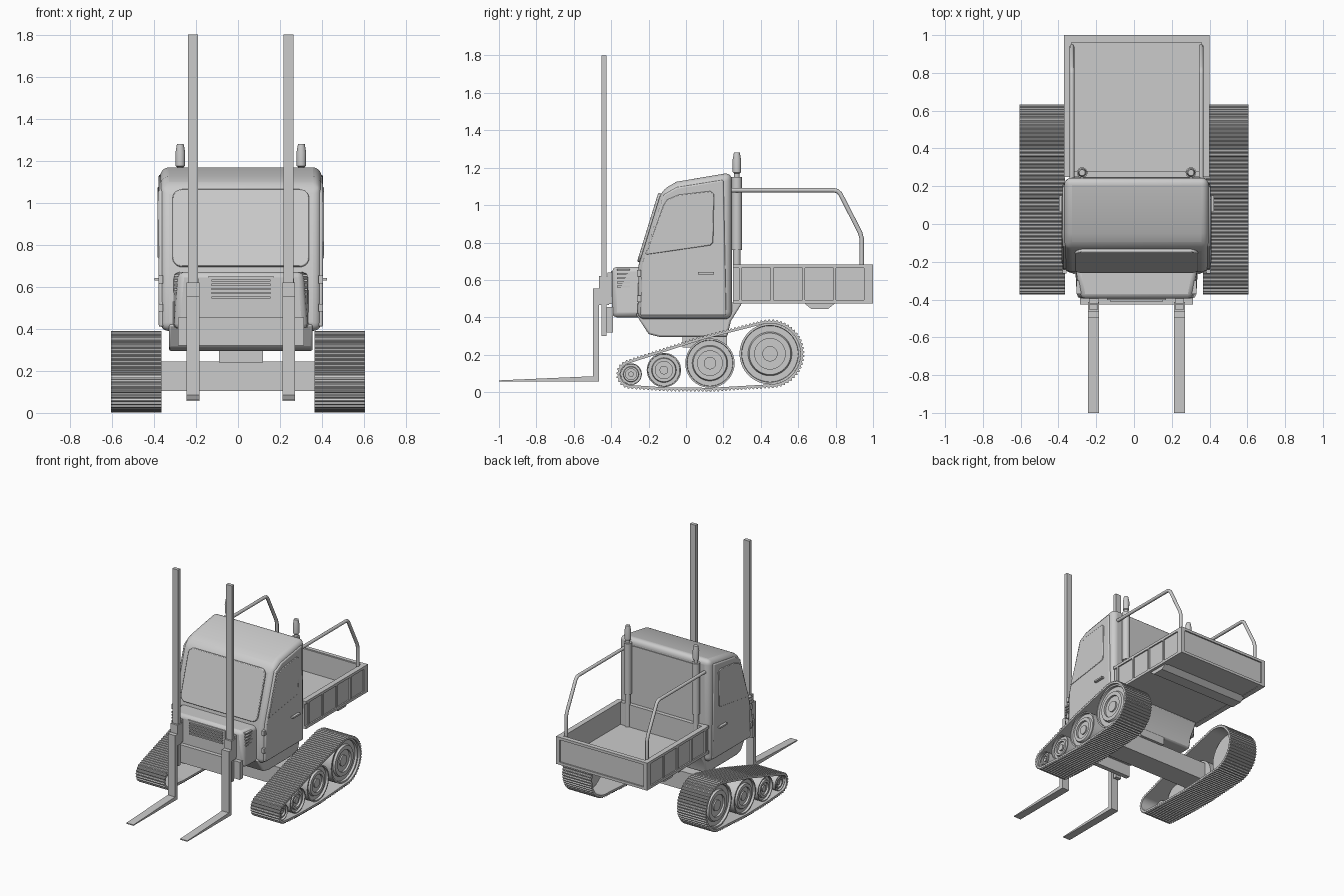
import bpy, bmesh, math
from mathutils import Vector, Matrix
from mathutils.geometry import convex_hull_2d

if "Cube" in bpy.data.objects:
    bpy.data.objects.remove(bpy.data.objects["Cube"])

CX = 0.0135          # body centre line
SIDES = ((-1, "left"), (1, "right"))


def finish(name, bm, bevel=0.0, segs=2, smooth=True):
    bmesh.ops.recalc_face_normals(bm, faces=bm.faces)
    me = bpy.data.meshes.new(name)
    bm.to_mesh(me)
    bm.free()
    ob = bpy.data.objects.new(name, me)
    bpy.context.collection.objects.link(ob)
    if bevel:
        m = ob.modifiers.new("bevel", 'BEVEL')
        m.width, m.segments, m.limit_method = bevel, segs, 'ANGLE'
        m.angle_limit = math.radians(40)
    if smooth:
        bpy.ops.object.select_all(action='DESELECT')
        ob.select_set(True)
        bpy.context.view_layer.objects.active = ob
        bpy.ops.object.shade_smooth_by_angle(angle=math.radians(35))
    return ob


def prism(name, pts, x0, x1, bevel=0.0, segs=2, matrix=None):
    """Extrude a (y, z) outline from x0 to x1."""
    bm = bmesh.new()
    f = bm.faces.new([bm.verts.new((x0, y, z)) for y, z in pts])
    r = bmesh.ops.extrude_face_region(bm, geom=[f])
    moved = [v for v in r['geom'] if isinstance(v, bmesh.types.BMVert)]
    bmesh.ops.translate(bm, verts=moved, vec=(x1 - x0, 0, 0))
    if matrix:
        bm.transform(matrix)
    return finish(name, bm, bevel, segs)


def box(name, x0, x1, y0, y1, z0, z1, bevel=0.0):
    x0, x1 = sorted((x0, x1))
    return prism(name, [(y0, z0), (y1, z0), (y1, z1), (y0, z1)], x0, x1, bevel)


def lathe(name, profile, matrix, n=40):
    """Spin (radius, height) points round z, then place with a matrix."""
    bm = bmesh.new()
    vs = [bm.verts.new((r, 0, h)) for r, h in profile]
    es = [bm.edges.new(p) for p in zip(vs, vs[1:])]
    bmesh.ops.spin(bm, geom=vs + es, cent=(0, 0, 0), axis=(0, 0, 1),
                   angle=math.tau, steps=n, use_duplicate=False)
    bmesh.ops.remove_doubles(bm, verts=bm.verts, dist=1e-5)
    bm.transform(matrix)
    return finish(name, bm)


def tube(name, pts, r):
    cu = bpy.data.curves.new(name, 'CURVE')
    cu.dimensions, cu.bevel_depth, cu.bevel_resolution = '3D', r, 3
    cu.use_fill_caps = True
    sp = cu.splines.new('POLY')
    sp.points.add(len(pts) - 1)
    for p, c in zip(sp.points, pts):
        p.co = (*c, 1)
    ob = bpy.data.objects.new(name, cu)
    bpy.context.collection.objects.link(ob)


# Tracks: wheels (y, z, radius) with a lugged belt wrapped around them
WHEELS = [(0.449, 0.205, 0.163), (0.128, 0.155, 0.132),
          (-0.118, 0.118, 0.092), (-0.294, 0.096, 0.058)]


def belt(name, x0, x1, n=440):
    pts = [Vector((y + (r + 0.013) * math.cos(a), z + (r + 0.013) * math.sin(a)))
           for y, z, r in WHEELS for a in [math.tau * i / 96 for i in range(96)]]
    hull = [pts[i] for i in convex_hull_2d(pts)]
    seg = [(hull[i], hull[(i + 1) % len(hull)]) for i in range(len(hull))]
    total = sum((b - a).length for a, b in seg)
    mid = sum(hull, Vector((0, 0))) / len(hull)
    bm, rings, k, done = bmesh.new(), [], 0, 0.0
    for i in range(n):
        d = total * i / n
        while d - done > (seg[k][1] - seg[k][0]).length and k < len(seg) - 1:
            done += (seg[k][1] - seg[k][0]).length
            k += 1
        t = (seg[k][1] - seg[k][0]).normalized()
        p = seg[k][0] + t * (d - done)
        nrm = Vector((t.y, -t.x))
        if nrm.dot(p - mid) < 0:
            nrm = -nrm
        out, inn = p + nrm * (0.008 if i % 4 < 2 else 0), p - nrm * 0.013
        rings.append([bm.verts.new(c) for c in ((x0, *out), (x1, *out), (x1, *inn), (x0, *inn))])
    for i in range(n):
        a, b = rings[i], rings[(i + 1) % n]
        for j in range(4):
            bm.faces.new((a[j], a[(j + 1) % 4], b[(j + 1) % 4], b[j]))
    return finish(name, bm, smooth=False)


for s, side in SIDES:
    belt(f"track_belt_{side}", s * 0.365, s * 0.605)
    for i, (y, z, r) in enumerate(WHEELS):
        prof = [(0, .58), (.25 * r, .58), (.25 * r, .57), (.5 * r, .57), (.5 * r, .585),
                (.68 * r, .585), (.72 * r, .57), (.92 * r, .57), (.93 * r, .588),
                (r, .588), (r, .49), (0, .49)]
        lathe(f"track_wheel_{side}_{i}", prof,
              Matrix.Translation((0, y, z)) @ Matrix.Rotation(s * math.pi / 2, 4, 'Y'))

# Axle beam and pedestal carrying the body
box("axle_beam", -0.5, 0.5, 0.03, 0.2, 0.105, 0.245)
box("pedestal", CX - 0.105, CX + 0.105, -0.02, 0.22, 0.24, 0.32)

# Cab shell, lower skirt and hood
prism("cab_shell", [(-0.26, 0.39), (-0.253, 0.68), (-0.13, 1.08), (-0.05, 1.125),
                    (0.245, 1.175), (0.245, 0.39)], CX - 0.383, CX + 0.383, 0.04, 5)
prism("cab_skirt", [(-0.27, 0.42), (-0.2, 0.31), (-0.14, 0.295), (0.22, 0.295),
                    (0.24, 0.38), (0.3, 0.476), (0.2, 0.48)], CX - 0.342, CX + 0.342, 0.01)
hood = box("hood", CX - 0.325, CX + 0.325, -0.395, -0.22, 0.4, 0.67, 0.025)
for v in hood.data.vertices:
    if v.co.y < -0.3:
        v.co.x = CX + (v.co.x - CX) * (0.9 if v.co.z > 0.5 else 0.98)


def round_rect(w, h, r):
    return [(sx * (w / 2 - r) + r * math.cos(a), sz * (h / 2 - r) + r * math.sin(a))
            for q, (sx, sz) in enumerate(((1, 1), (-1, 1), (-1, -1), (1, -1)))
            for a in [math.pi / 2 * (q + i / 5) for i in range(6)]]


# Windscreen panel laid on the sloping front, and rear window
tilt = math.atan2(0.123, 0.4)
prism("windscreen", round_rect(0.65, 0.385, 0.045), 0, 0.02, 0.005, 2,
      Matrix.Translation((CX, -0.186, 0.876)) @ Matrix.Rotation(-tilt, 4, 'X')
      @ Matrix.Rotation(-math.pi / 2, 4, 'Z'))
prism("rear_window", round_rect(0.56, 0.36, 0.03), -0.004, 0.004, 0, 1,
      Matrix.Translation((CX, 0.246, 0.94)) @ Matrix.Rotation(math.pi / 2, 4, 'Z'))

# Doors, side windows, handles, hinges and hood vents
for s, side in SIDES:
    X = lambda d: CX + s * d
    prism(f"door_{side}", [(-0.245, 0.41), (-0.237, 0.68), (-0.12, 1.055), (-0.05, 1.095),
                           (0.2, 1.135), (0.215, 0.41)], X(0.365), X(0.391), 0.008)
    prism(f"side_window_{side}", [(-0.215, 0.735), (-0.12, 1.0), (-0.1, 1.03), (-0.04, 1.055),
                                  (0.13, 1.075), (0.15, 1.06), (0.145, 0.8), (0.13, 0.785)],
          X(0.38), X(0.396), 0.004)
    box(f"door_handle_{side}", X(0.385), X(0.411), 0.065, 0.15, 0.63, 0.642)
    for z in (0.5, 0.635):
        box(f"door_hinge_{side}", X(0.37), X(0.391), -0.262, -0.24, z - 0.018, z + 0.018)
    for i in range(5):
        z = 0.56 + i * 0.022
        box(f"hood_vent_{side}_{i}", X(0.28), X(0.318), -0.37, -0.3, z, z + 0.01)

# Front grille
box("grille_frame", CX - 0.157, CX + 0.157, -0.402, -0.385, 0.515, 0.648)
for i in range(5):
    z = 0.545 + i * 0.02
    box(f"grille_slat_{i}", CX - 0.14, CX + 0.14, -0.41, -0.395, z, z + 0.01)

# Lift: cross plate, masts, sliding sleeves and forks
box("lift_cross_plate", CX - 0.3, CX + 0.3, -0.425, -0.39, 0.32, 0.455)
for s, side in SIDES:
    c = CX + s * 0.2275
    box(f"mast_{side}", c - 0.024, c + 0.024, -0.452, -0.425, 0.3, 1.8)
    box(f"mast_sleeve_{side}", c - 0.03, c + 0.03, -0.466, -0.412, 0.465, 0.62)
    box(f"mast_bracket_{side}", c - 0.025, c + 0.025, -0.42, -0.385, 0.47, 0.64)
    prism(f"fork_{side}", [(-1, 0.056), (-0.465, 0.056), (-0.465, 0.553), (-0.498, 0.553),
                           (-0.498, 0.085), (-1, 0.063)], c - 0.03, c + 0.03)

# Cargo bed with framed walls
H = 0.385
box("bed_floor", CX - H + 0.01, CX + H - 0.01, 0.25, 0.99, 0.476, 0.51)
box("bed_front_wall", CX - H + 0.01, CX + H - 0.01, 0.25, 0.28, 0.48, 0.68)
box("bed_tailgate", CX - H + 0.01, CX + H - 0.01, 0.96, 0.99, 0.48, 0.68)
for z in (0.473, 0.663):
    box("tailgate_rail", CX - H, CX + H, 0.97, 1.0, z, z + 0.02)
for s, side in SIDES:
    X = lambda d: CX + s * d
    box(f"bed_wall_{side}", X(H - 0.04), X(H - 0.01), 0.25, 0.99, 0.476, 0.68)
    for z in (0.473, 0.663):
        box(f"bed_rail_{side}", X(H - 0.04), X(H), 0.25, 1.0, z, z + 0.02)
    for y in (0.29, 0.46, 0.63, 0.795, 0.96):
        box(f"bed_post_{side}", X(H - 0.02), X(H), y - 0.007, y + 0.007, 0.476, 0.68)
    box(f"bed_corner_{side}", X(H - 0.03), X(H), 0.965, 1.0, 0.473, 0.683)
prism("bed_underside_rib", [(0.63, 0.477), (0.67, 0.445), (0.76, 0.445), (0.8, 0.477)],
      CX - H + 0.02, CX + H - 0.02)

# Rails over the bed and exhaust stacks behind the cab
for s, side in SIDES:
    x = CX + s * 0.342
    tube(f"bed_handrail_{side}", [(x, y, z) for y, z in (
        (0.24, 1.08), (0.79, 1.08), (0.81, 1.075), (0.825, 1.06), (0.93, 0.855),
        (0.94, 0.82), (0.94, 0.66))], 0.0125)
    lathe(f"exhaust_stack_{side}", [
        (0, 0.5), (0.02, 0.5), (0.02, 0.76), (0.028, 0.76), (0.028, 1.15), (0.015, 1.15),
        (0.015, 1.17), (0.022, 1.175), (0.023, 1.24), (0.016, 1.28), (0, 1.28)],
        Matrix.Translation((CX + s * 0.288, 0.272, 0)), 20)
